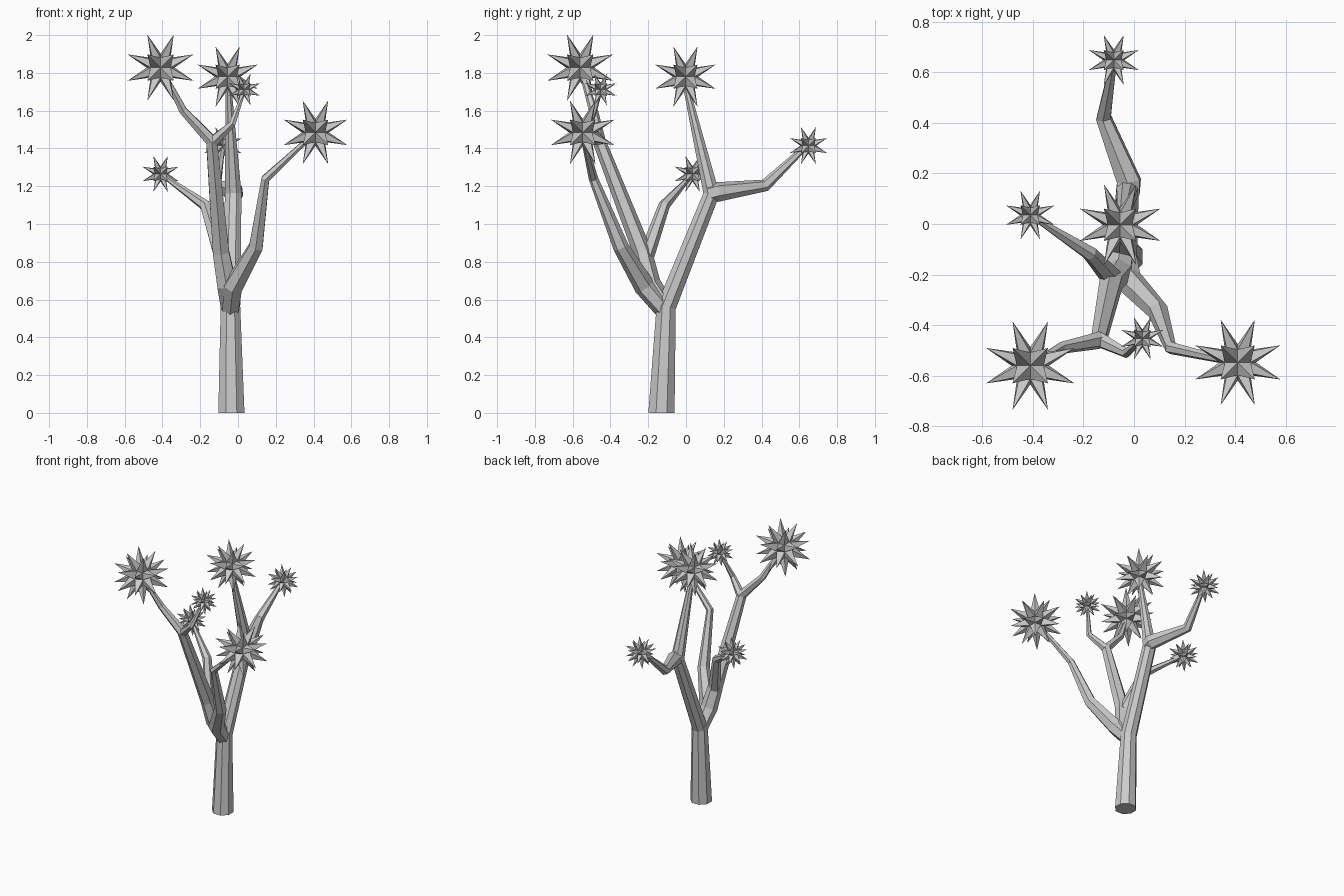
import bpy, bmesh
from mathutils import Vector

if "Cube" in bpy.data.objects:
    bpy.data.objects.remove(bpy.data.objects["Cube"])


def link(bm, name):
    bmesh.ops.recalc_face_normals(bm, faces=bm.faces)
    me = bpy.data.meshes.new(name)
    bm.to_mesh(me)
    bm.free()
    ob = bpy.data.objects.new(name, me)
    bpy.context.collection.objects.link(ob)
    return ob


def limb(name, path, sides=6):
    """Faceted tapering tube through (x, y, z, radius) points."""
    from math import cos, sin, tau
    bm = bmesh.new()
    pts = [Vector(p[:3]) for p in path]
    rings = []
    for i, p in enumerate(pts):
        t = Vector()
        if i > 0:
            t += (p - pts[i - 1]).normalized()
        if i < len(pts) - 1:
            t += (pts[i + 1] - p).normalized()
        if p.z == 0:
            t = Vector((0, 0, 1))
        turn = Vector((0, 0, 1)).rotation_difference(t.normalized())
        r = path[i][3]
        rings.append([bm.verts.new(p + turn @ Vector((r * cos(tau * (k + .5) / sides),
                                                      r * sin(tau * (k + .5) / sides), 0)))
                      for k in range(sides)])
    for a, b in zip(rings, rings[1:]):
        for k in range(sides):
            n = (k + 1) % sides
            bm.faces.new((a[k], a[n], b[n], b[k]))
    bm.faces.new(rings[0][::-1])
    bm.faces.new(rings[-1])
    return link(bm, name)


def leaf_burst(name, centre, reach):
    """Ball from a cube split into 24 faces, each drawn out to a spike."""
    bm = bmesh.new()
    bmesh.ops.create_cube(bm, size=2)
    bmesh.ops.subdivide_edges(bm, edges=bm.edges[:], cuts=1, use_grid_fill=True)
    for v in bm.verts:
        v.co = v.co.normalized() * reach * 0.43
    tips = bmesh.ops.poke(bm, faces=bm.faces[:])["verts"]
    for v in tips:
        v.co = v.co.normalized() * reach * 1.16
    bmesh.ops.translate(bm, verts=bm.verts, vec=centre)
    return link(bm, name)


# trunk and rear limb
limb("trunk", [(-.035, -.13, 0, .075), (-.04, -.105, .56, .056),
               (-.025, .135, 1.16, .047), (-.052, -.005, 1.75, .016)], 8)
limb("rear_branch", [(-.025, .12, 1.165, .052), (-.02, .17, 1.17, .052),
                     (-.12, .42, 1.205, .033), (-.08, .645, 1.42, .014)])

# front left limb with its fork
limb("left_limb", [(-.045, -.1, .55, .05), (-.06, -.19, .68, .058), (-.09, -.23, .85, .05),
                   (-.14, -.46, 1.44, .035), (-.29, -.49, 1.6, .024), (-.41, -.56, 1.83, .012)])
limb("fork_branch", [(-.14, -.455, 1.43, .033), (-.03, -.51, 1.53, .02),
                     (.035, -.45, 1.71, .009)])
limb("left_side_branch", [(-.09, -.21, .83, .042), (-.175, -.115, 1.1, .031),
                          (-.41, .035, 1.265, .01)])

# front right limb
limb("right_limb", [(-.04, -.12, .55, .05), (-.025, -.22, .67, .056), (.095, -.345, .88, .042),
                    (.145, -.49, 1.24, .025), (.41, -.55, 1.485, .012)])

# spiky leaf bursts at the branch ends
BURSTS = {
    "top_left": ((-.41, -.56, 1.828), .173),
    "top_middle": ((-.055, -.003, 1.78), .158),
    "right": ((.41, -.547, 1.485), .167),
    "rear": ((-.08, .648, 1.415), .098),
    "left_side": ((-.41, .035, 1.265), .095),
    "fork": ((.033, -.452, 1.712), .083),
}
for label, (centre, reach) in BURSTS.items():
    leaf_burst(label + "_leaf_burst", centre, reach)
